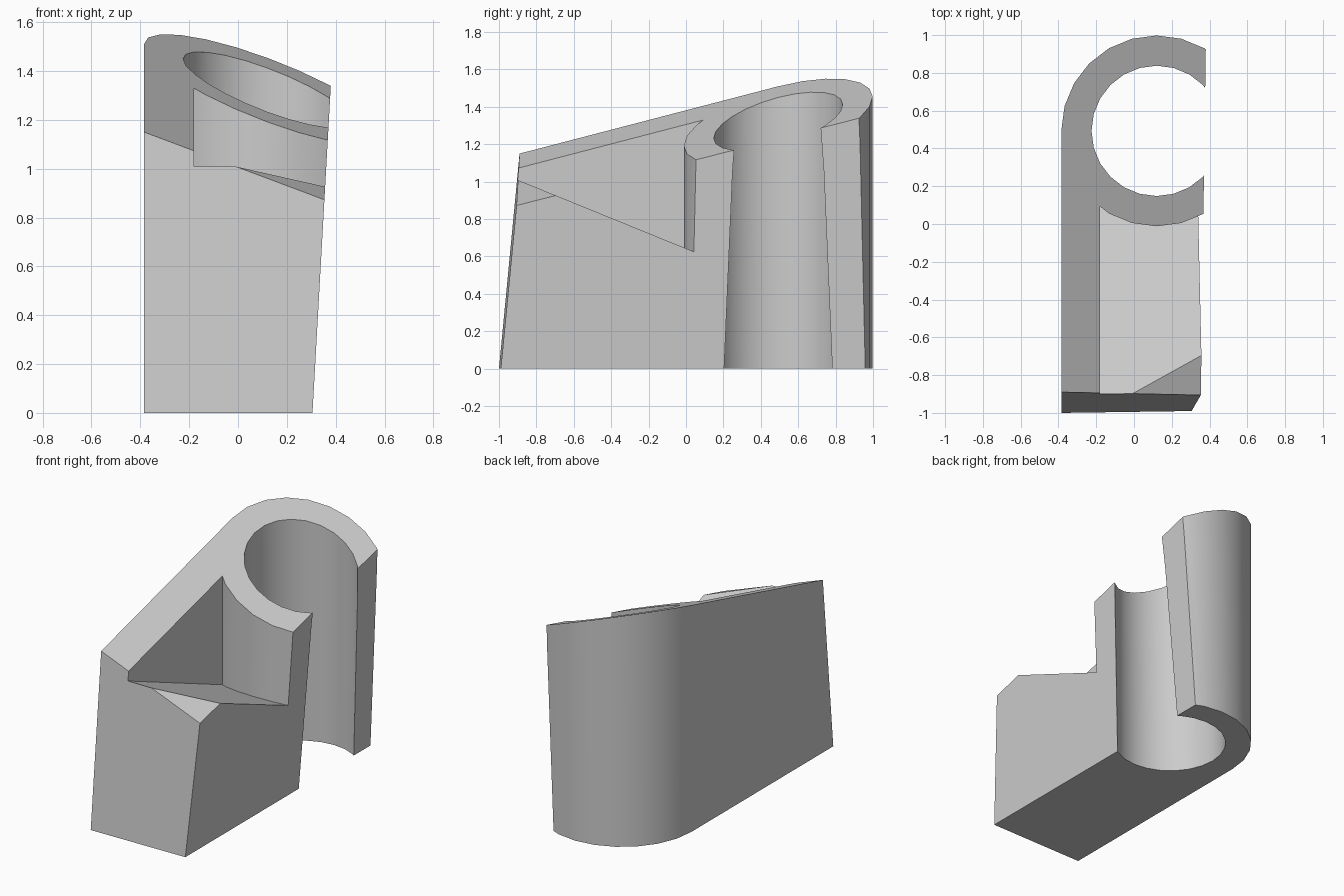
import bpy, bmesh, math
from mathutils import Vector

if "Cube" in bpy.data.objects:
    bpy.data.objects.remove(bpy.data.objects["Cube"])

CX, CY = 0.12, 0.493        # axis of the round socket
R_OUT, R_IN = 0.505, 0.345


def arc(radius, start, end, step=15):
    return [(CX + radius * math.cos(math.radians(a)), CY + radius * math.sin(math.radians(a)))
            for a in range(start, end + 1, step)]


def prism(name, outline, bottom, top):
    """Extrude a plan outline between two height functions of (x, y)."""
    bm = bmesh.new()
    low = [bm.verts.new((x, y, bottom(x, y))) for x, y in outline]
    high = [bm.verts.new((x, y, top(x, y))) for x, y in outline]
    bm.faces.new(low[::-1])
    bm.faces.new(high)
    n = len(outline)
    for i in range(n):
        j = (i + 1) % n
        bm.faces.new((low[i], low[j], high[j], high[i]))
    mesh = bpy.data.meshes.new(name)
    bm.to_mesh(mesh)
    bm.free()
    ob = bpy.data.objects.new(name, mesh)
    bpy.context.collection.objects.link(ob)
    return ob


def trim(ob, point, normal):
    """Cut away everything on the normal side and cap the opening."""
    bm = bmesh.new()
    bm.from_mesh(ob.data)
    res = bmesh.ops.bisect_plane(bm, geom=bm.verts[:] + bm.edges[:] + bm.faces[:],
                                 plane_co=Vector(point), plane_no=Vector(normal).normalized(),
                                 clear_outer=True)
    cut = [e for e in res["geom_cut"] if isinstance(e, bmesh.types.BMEdge)]
    bmesh.ops.contextual_create(bm, geom=cut)
    bmesh.ops.recalc_face_normals(bm, faces=bm.faces[:])
    bm.to_mesh(ob.data)
    bm.free()


# Body: rounded back, sloped top, leaning front and right sides
def sloped_top(x, y):
    return 1.15 + 0.26 * (y + 0.89) - 0.37 * (x + 0.385)


body = prism("socket_block", [(-0.385, -1.2), (0.625, -1.2)] + arc(R_OUT, 0, 180),
             lambda x, y: 0.0, sloped_top)
trim(body, (0.305, 0, 0), (1, 0, -0.056))
trim(body, (-0.385, -1, 0), (0.0145, -1, 0.0957))

# Cutters: round bore and the wedge-shaped notch in front of it
bore = prism("bore_cutter", arc(R_IN, 0, 345), lambda x, y: -0.5, lambda x, y: 2.5)
notch_plan = ([(-0.18, -1.3), (0.8, -1.3), (0.8, 0.135)]
              + arc(R_OUT, 240, 315)[::-1] + [(-0.18, 0.093)])
notch = prism("notch_cutter", notch_plan,
              lambda x, y: 1.005 - 0.407 * (y + 0.89), lambda x, y: 2.5)

for cutter in (bore, notch):
    cutter.hide_render = True
    mod = body.modifiers.new(cutter.name, 'BOOLEAN')
    mod.operation = 'DIFFERENCE'
    mod.solver = 'EXACT'
    mod.object = cutter

# Bake the cuts, then remove the cutters
deps = bpy.context.evaluated_depsgraph_get()
baked = bpy.data.meshes.new_from_object(body.evaluated_get(deps))
body.modifiers.clear()
body.data = baked
for cutter in (bore, notch):
    bpy.data.objects.remove(cutter)

# Plain grey finish, smooth curves with crisp edges
grey = bpy.data.materials.new("plain_grey")
grey.diffuse_color = (0.6, 0.6, 0.6, 1)
grey.use_nodes = True
grey.node_tree.nodes["Principled BSDF"].inputs["Base Color"].default_value = grey.diffuse_color
body.data.materials.clear()
body.data.materials.append(grey)
bpy.context.view_layer.objects.active = body
body.select_set(True)
bpy.ops.object.shade_smooth_by_angle(angle=math.radians(30))
